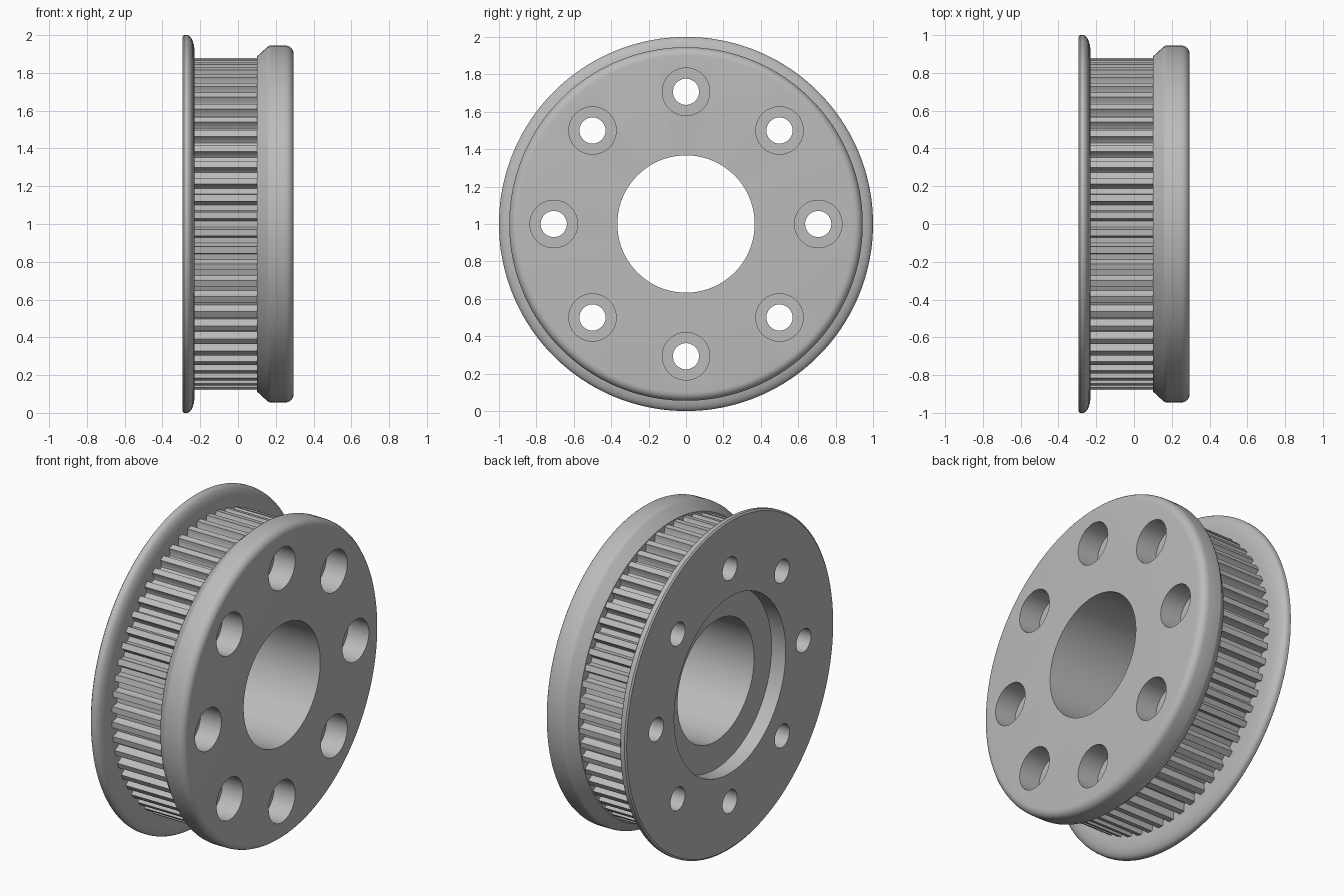
import bpy
import bmesh
from math import sin, cos, pi, radians
from mathutils import Vector

cube = bpy.data.objects.get("Cube")
if cube:
    bpy.data.objects.remove(cube, do_unlink=True)

TEETH = 60
TIP, ROOT = 0.88, 0.835
BORE, RECESS = 0.367, 0.535
BOLT_CIRCLE, BOLT_COUNT = 0.707, 8
LEFT, RIGHT = -0.295, 0.295


def arc(cx, cr, rx, rr, start, end, steps):
    """Points on an elliptical arc in the (x, radius) plane."""
    return [(cx + rx * cos(radians(start + (end - start) * i / steps)),
             cr + rr * sin(radians(start + (end - start) * i / steps)))
            for i in range(steps + 1)]


def lathe(bm, rings, spokes, centre=(0, 0, 0), close=True):
    """Turn rings around an axis parallel to x. spokes = (angle, tooth radius);
    a ring whose radius is None follows the tooth outline."""
    loops = []
    for x, r in rings:
        loops.append([bm.verts.new(Vector(centre) + Vector(
            (x, (tooth if r is None else r) * cos(a),
             (tooth if r is None else r) * sin(a)))) for a, tooth in spokes])
    n = len(spokes)
    for i in range(len(loops) if close else len(loops) - 1):
        a, b = loops[i], loops[(i + 1) % len(loops)]
        for j in range(n):
            k = (j + 1) % n
            bm.faces.new((a[j], a[k], b[k], b[j]))
    if not close:
        bm.faces.new(loops[0])
        bm.faces.new(loops[-1])


def make_object(name, bm):
    bmesh.ops.recalc_face_normals(bm, faces=bm.faces)
    mesh = bpy.data.meshes.new(name)
    bm.to_mesh(mesh)
    bm.free()
    obj = bpy.data.objects.new(name, mesh)
    bpy.context.collection.objects.link(obj)
    return obj


# Tooth outline: one groove per pitch, centred on the pitch angle
groove = [(-1.85, TIP), (-1.55, ROOT + 0.012), (-1.0, ROOT),
          (1.0, ROOT), (1.55, ROOT + 0.012), (1.85, TIP)]
spokes = [(radians(360 / TEETH * t + a), r) for t in range(TEETH) for a, r in groove]

# Turned body: thin flange, toothed belt track, thick rim, bore and recess
rings = [(LEFT, RECESS), (LEFT, 0.99)]
rings += [(LEFT + 0.008, 1.0), (-0.27, 1.0)]
rings += arc(-0.27, 0.91, 0.04, 0.09, 80, 0, 6)
rings += [(-0.23, None), (0.10, None), (0.10, 0.887)]
rings += arc(0.175, 0.915, 0.03, 0.03, 135, 90, 3)
rings += arc(RIGHT - 0.045, 0.90, 0.045, 0.045, 90, 0, 6)
rings += [(RIGHT, BORE), (LEFT + 0.095, BORE), (LEFT + 0.095, RECESS)]
bm = bmesh.new()
lathe(bm, rings, spokes)
body = make_object("toothed_pulley", bm)

# Stepped cutter for the ring of counterbored bolt holes
bm = bmesh.new()
circle = [(2 * pi * i / 48, 0) for i in range(48)]
step = RIGHT - 0.14
for i in range(BOLT_COUNT):
    a = 2 * pi * i / BOLT_COUNT
    lathe(bm, [(-0.5, 0.07), (step, 0.07), (step, 0.127), (0.5, 0.127)], circle,
          (0, BOLT_CIRCLE * cos(a), BOLT_CIRCLE * sin(a)), close=False)
cutter = make_object("bolt_hole_cutter", bm)
cutter.hide_render = True

mod = body.modifiers.new("bolt_holes", 'BOOLEAN')
mod.operation = 'DIFFERENCE'
mod.solver = 'EXACT'
mod.object = cutter
bpy.context.view_layer.update()
graph = bpy.context.evaluated_depsgraph_get()
cut_mesh = bpy.data.meshes.new_from_object(body.evaluated_get(graph))
body.modifiers.clear()
body.data = cut_mesh
bpy.data.objects.remove(cutter, do_unlink=True)

# Plain grey metal
grey = bpy.data.materials.new("grey_metal")
grey.use_nodes = True
colour = (0.5, 0.5, 0.5, 1)
grey.diffuse_color = colour
grey.node_tree.nodes["Principled BSDF"].inputs["Base Color"].default_value = colour
body.data.materials.clear()
body.data.materials.append(grey)

# Stand on the ground and smooth the turned surfaces
body.location.z = 1
bpy.ops.object.select_all(action='DESELECT')
body.select_set(True)
bpy.context.view_layer.objects.active = body
bpy.ops.object.shade_smooth_by_angle(angle=radians(30))
